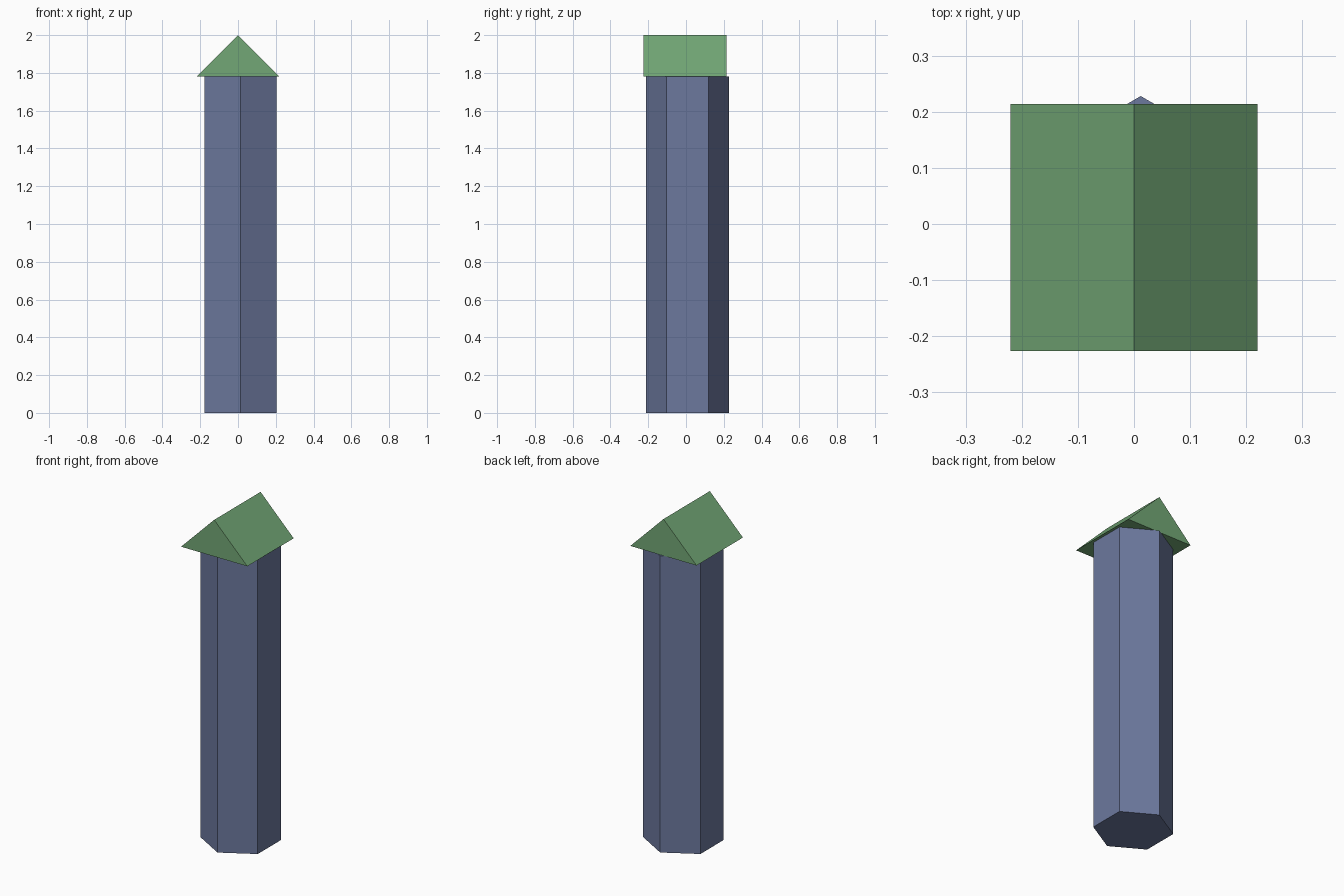
import bpy, bmesh
from math import cos, sin, radians

if "Cube" in bpy.data.objects:
    bpy.data.objects.remove(bpy.data.objects["Cube"])


def material(name, color):
    mat = bpy.data.materials.new(name)
    mat.diffuse_color = (*color, 1)
    mat.use_nodes = True
    mat.node_tree.nodes["Principled BSDF"].inputs["Base Color"].default_value = mat.diffuse_color
    return mat


def prism(name, profile, extrude, mat):
    """Closed prism: a flat profile pushed along a vector."""
    bm = bmesh.new()
    face = bm.faces.new([bm.verts.new(p) for p in profile])
    ext = bmesh.ops.extrude_face_region(bm, geom=[face], use_keep_orig=True)
    new_verts = [g for g in ext["geom"] if isinstance(g, bmesh.types.BMVert)]
    bmesh.ops.translate(bm, verts=new_verts, vec=extrude)
    bmesh.ops.recalc_face_normals(bm, faces=bm.faces)
    mesh = bpy.data.meshes.new(name)
    bm.to_mesh(mesh)
    bm.free()
    mesh.materials.append(mat)
    obj = bpy.data.objects.new(name, mesh)
    bpy.context.collection.objects.link(obj)
    return obj


EAVES = 1.78

# Hexagonal shaft, corners pointing front and back
cx, cy, r = 0.012, 0.008, 0.22
hexagon = [(cx + r * cos(radians(30 + 60 * i)), cy + r * sin(radians(30 + 60 * i)), 0)
           for i in range(6)]
prism("shaft", hexagon, (0, 0, EAVES), material("blue", (0.15, 0.19, 0.34)))

# Gabled cap with its ridge running front to back
y0, y1 = -0.226, 0.214
gable = [(-0.22, y0, EAVES), (0.22, y0, EAVES), (0, y0, 2)]
prism("gable_cap", gable, (0, y1 - y0, 0), material("green", (0.17, 0.39, 0.18)))
